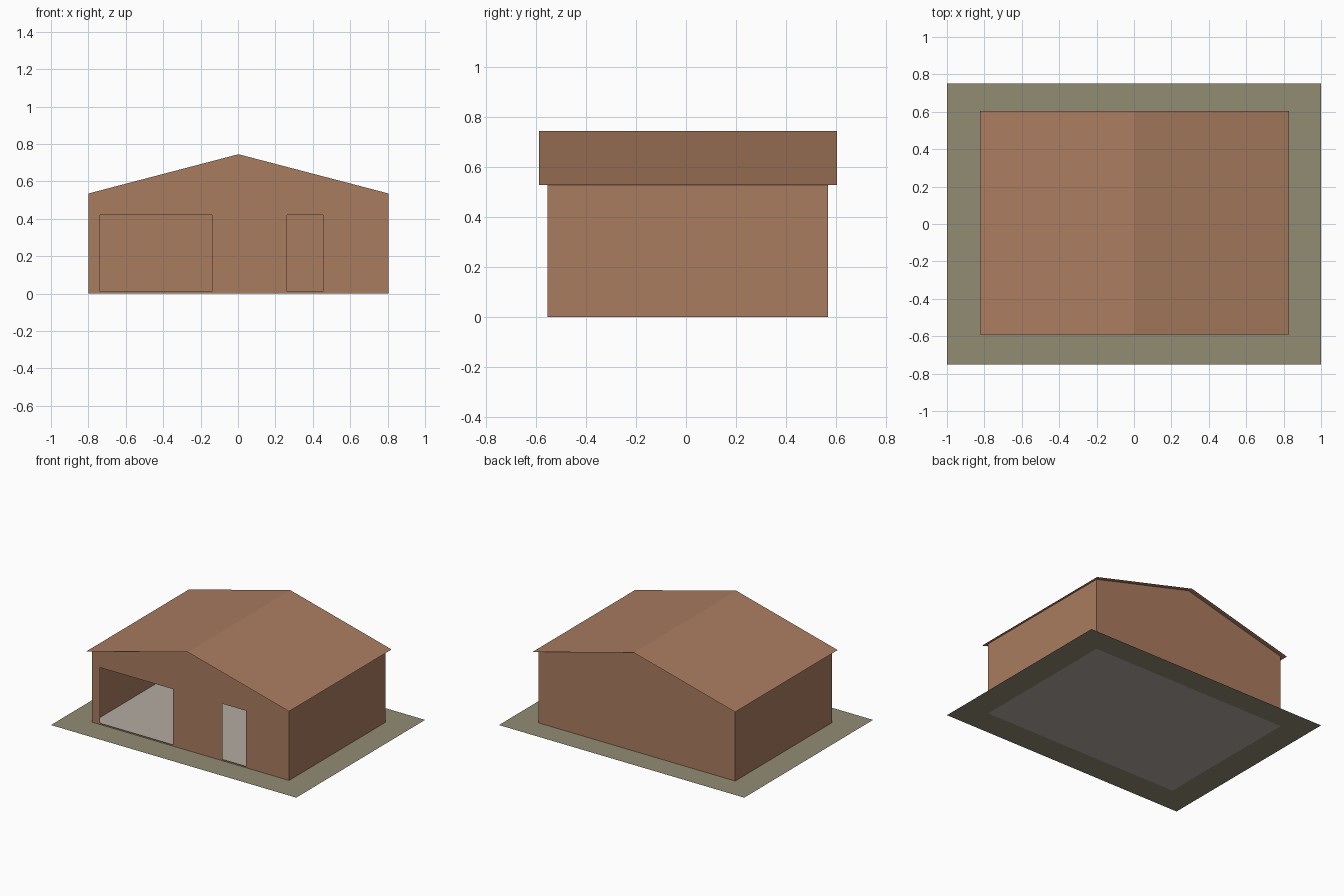
import bpy, bmesh
from mathutils import Vector

if "Cube" in bpy.data.objects:
    bpy.data.objects.remove(bpy.data.objects["Cube"])


def material(name, rgb):
    lin = [((c / 255 + 0.055) / 1.055) ** 2.4 for c in rgb]
    m = bpy.data.materials.new(name)
    m.diffuse_color = (*lin, 1)
    m.use_nodes = True
    m.node_tree.nodes["Principled BSDF"].inputs["Base Color"].default_value = m.diffuse_color
    return m


BROWN = material("brown cladding", (170, 124, 96))
OLIVE = material("olive earth", (146, 140, 116))
GREY = material("pale concrete", (179, 171, 162))


def sheet(name, faces, mat, holes=(), axes=(0, 2)):
    """Flat sheets from point loops; holes are (u0, u1, v0, v1) on the two axes."""
    bm = bmesh.new()
    for pts in faces:
        bm.faces.new([bm.verts.new(p) for p in pts])
    bmesh.ops.remove_doubles(bm, verts=bm.verts[:], dist=1e-5)
    a, b = axes
    for h in holes:
        for axis, vals in ((a, h[:2]), (b, h[2:])):
            for v in vals:
                n = Vector((0, 0, 0))
                n[axis] = 1
                bmesh.ops.bisect_plane(bm, geom=bm.verts[:] + bm.edges[:] + bm.faces[:],
                                       plane_co=n * v, plane_no=n)
    gone = []
    for f in bm.faces:
        c = f.calc_center_median()
        if any(h[0] < c[a] < h[1] and h[2] < c[b] < h[3] for h in holes):
            gone.append(f)
    if gone:
        bmesh.ops.delete(bm, geom=gone, context='FACES')
    me = bpy.data.meshes.new(name)
    bm.to_mesh(me)
    bm.free()
    me.materials.append(mat)
    ob = bpy.data.objects.new(name, me)
    bpy.context.collection.objects.link(ob)
    return ob


# main measurements
X0, X1, Y0, Y1 = -0.80, 0.805, -0.555, 0.57
XM, EAVE, RIDGE = 0.0025, 0.535, 0.745
OVER = 0.024
DROP = RIDGE - (RIDGE - EAVE) * (XM - X0 + OVER) / (XM - X0)
RY0, RY1 = -0.59, 0.605


def rect(x0, x1, y0, y1, z=0):
    return [(x0, y0, z), (x1, y0, z), (x1, y1, z), (x0, y1, z)]


def gable(y):
    return [(X0, y, 0), (X1, y, 0), (X1, y, EAVE), (XM, y, RIDGE), (X0, y, EAVE)]


# yard around the building, and the floor inside it
sheet("yard", [rect(-1, 1, -0.75, 0.75)], OLIVE, [(X0, X1, Y0, Y1)], (0, 1))
sheet("floor", [rect(X0, X1, Y0, Y1)], GREY)

# front wall with the wide garage opening and the narrow doorway
sheet("front_wall", [gable(Y0)], BROWN,
      [(-0.738, -0.14, 0.01, 0.42), (0.262, 0.455, 0.01, 0.42)])
sheet("back_wall", [gable(Y1)[::-1]], BROWN)

# side walls
sheet("right_wall", [[(X1, Y0, 0), (X1, Y1, 0), (X1, Y1, EAVE), (X1, Y0, EAVE)]], BROWN)
sheet("left_wall", [[(X0, Y1, 0), (X0, Y0, 0), (X0, Y0, EAVE), (X0, Y1, EAVE)]], BROWN)

# thin overhanging roof, two slopes
L, R = X0 - OVER, X1 + OVER
sheet("roof", [
    [(L, RY0, DROP), (XM, RY0, RIDGE), (XM, RY1, RIDGE), (L, RY1, DROP)],
    [(XM, RY0, RIDGE), (R, RY0, DROP), (R, RY1, DROP), (XM, RY1, RIDGE)],
], BROWN)
